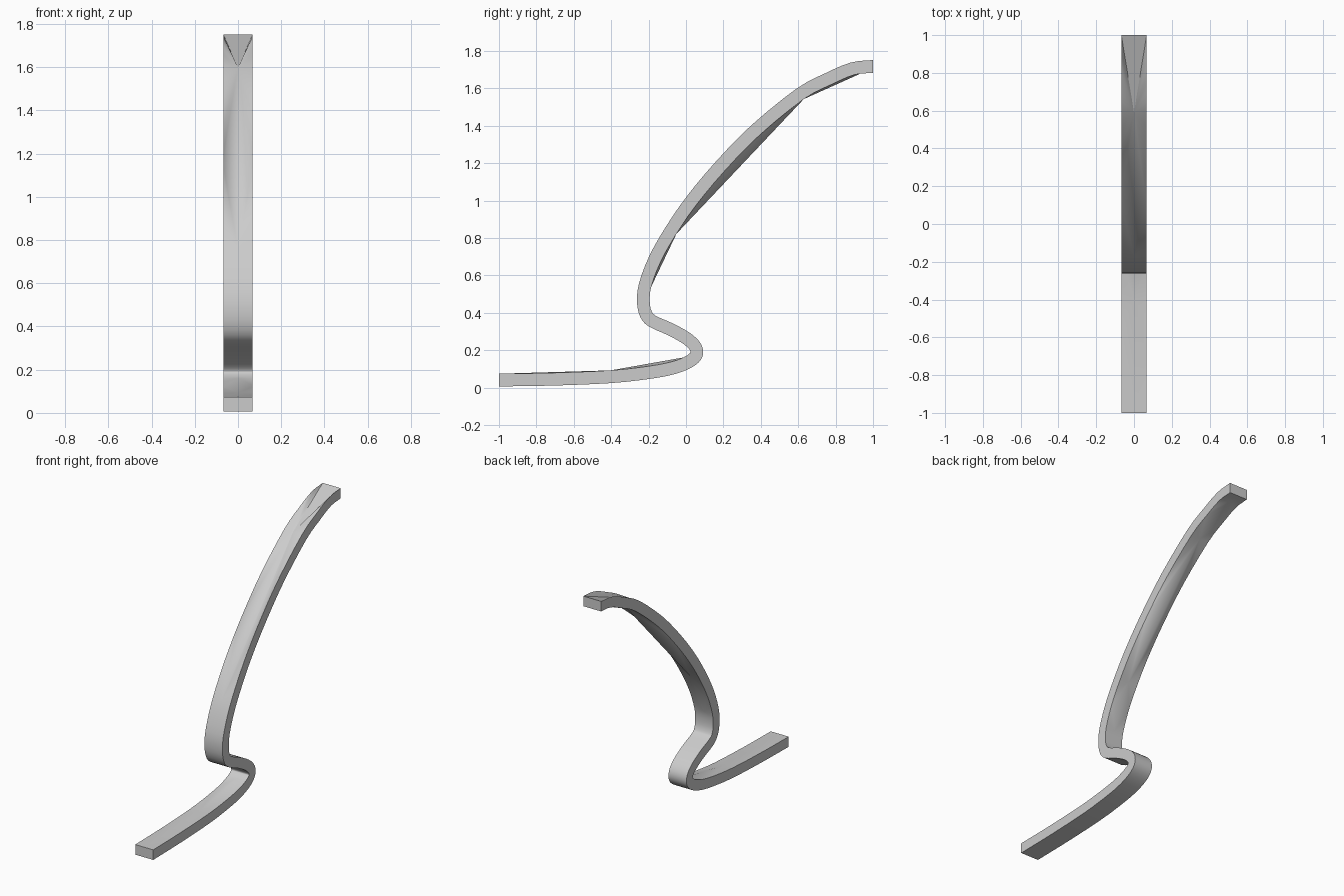
import bpy, bmesh, math
from mathutils import Vector

cube = bpy.data.objects.get("Cube")
if cube:
    bpy.data.objects.remove(cube, do_unlink=True)

HALF_WIDTH = 0.067
HALF_THICK = 0.034
STEPS = 3

# Centre line of the bent strip in the side plane (y, z)
PATH = [(-1, .04), (-.7, .045), (-.4, .058), (-.2, .08), (-.08, .102), (0, .13),
        (.045, .16), (.058, .19), (.045, .225), (0, .265), (-.08, .31), (-.18, .355),
        (-.215, .395), (-.228, .46), (-.218, .55), (-.165, .69), (-.08, .84),
        (.03, 1), (.18, 1.18), (.37, 1.375), (.61, 1.57), (.76, 1.65),
        (.89, 1.705), (1, 1.717)]


def smooth_path(points, steps):
    """Catmull-Rom curve through the points."""
    pts = [Vector(p) for p in points]
    pts = [2 * pts[0] - pts[1]] + pts + [2 * pts[-1] - pts[-2]]
    result = []
    for a, b, c, d in zip(pts, pts[1:], pts[2:], pts[3:]):
        for k in range(steps):
            t = k / steps
            result.append(0.5 * (2 * b + (c - a) * t + (2 * a - 5 * b + 4 * c - d) * t ** 2
                                 + (3 * b - a - 3 * c + d) * t ** 3))
    result.append(pts[-2])
    return result


def station_normals(line):
    last = len(line) - 1
    normals = []
    for i in range(last + 1):
        d = (line[min(i + 1, last)] - line[max(i - 1, 0)]).normalized()
        normals.append(Vector((-d.y, d.x)))
    # Square-cut ends
    normals[0] = normals[-1] = Vector((0, 1))
    return normals


def fan_half(bm, rim, spine, a, b):
    """Fill between one rim and a straight spine edge from station a to b."""
    mid = b if b == len(rim) - 1 else (a + b) // 2
    for i in range(a, b):
        bm.faces.new((rim[i], rim[i + 1], spine[a] if i < mid else spine[b]))
    bm.faces.new((spine[a], spine[b], rim[mid]))


def broad_face(bm, rims, line, chords):
    """Broad side of the strip, its middle stretched straight over the chords."""
    last = len(line) - 1
    hidden = {i for a, b in chords for i in range(a + 1, b)}
    keys = [i for i in range(last + 1) if i not in hidden]
    spine = {i: bm.verts.new((0, *line[i])) for i in keys}
    for a, b in zip(keys, keys[1:]):
        for rim in rims:
            if b == a + 1:
                bm.faces.new((rim[a], rim[b], spine[b], spine[a]))
            else:
                fan_half(bm, rim, spine, a, b)
    return spine


centre = smooth_path(PATH, STEPS)
normals = station_normals(centre)
end = len(centre) - 1
upper = [c + n * HALF_THICK for c, n in zip(centre, normals)]
lower = [c - n * HALF_THICK for c, n in zip(centre, normals)]

bm = bmesh.new()


def rim_pair(line):
    return [[bm.verts.new((s * HALF_WIDTH, *p)) for p in line] for s in (-1, 1)]


# Broad sides with their straight middle ridges
upper_rims, lower_rims = rim_pair(upper), rim_pair(lower)
upper_spine = broad_face(bm, upper_rims, upper, [(0, 6), (6, 15), (46, 60), (60, end)])
lower_spine = broad_face(bm, lower_rims, lower, [(42, 48), (48, 60), (60, 67)])

# Narrow edges and end caps
for up, low in zip(upper_rims, lower_rims):
    for i in range(end):
        bm.faces.new((up[i], up[i + 1], low[i + 1], low[i]))
    for i in (0, end):
        bm.faces.new((up[i], upper_spine[i], lower_spine[i], low[i]))
bmesh.ops.recalc_face_normals(bm, faces=bm.faces[:])

mesh = bpy.data.meshes.new("bent_strip")
bm.to_mesh(mesh)
bm.free()
strip = bpy.data.objects.new("bent_strip", mesh)
bpy.context.collection.objects.link(strip)

# Plain grey finish
grey = bpy.data.materials.new("light_grey")
grey.use_nodes = True
colour = (0.6, 0.6, 0.6, 1)
grey.diffuse_color = colour
grey.node_tree.nodes["Principled BSDF"].inputs["Base Color"].default_value = colour
mesh.materials.append(grey)

bpy.ops.object.select_all(action="DESELECT")
strip.select_set(True)
bpy.context.view_layer.objects.active = strip
bpy.ops.object.shade_smooth_by_angle(angle=math.radians(30))
